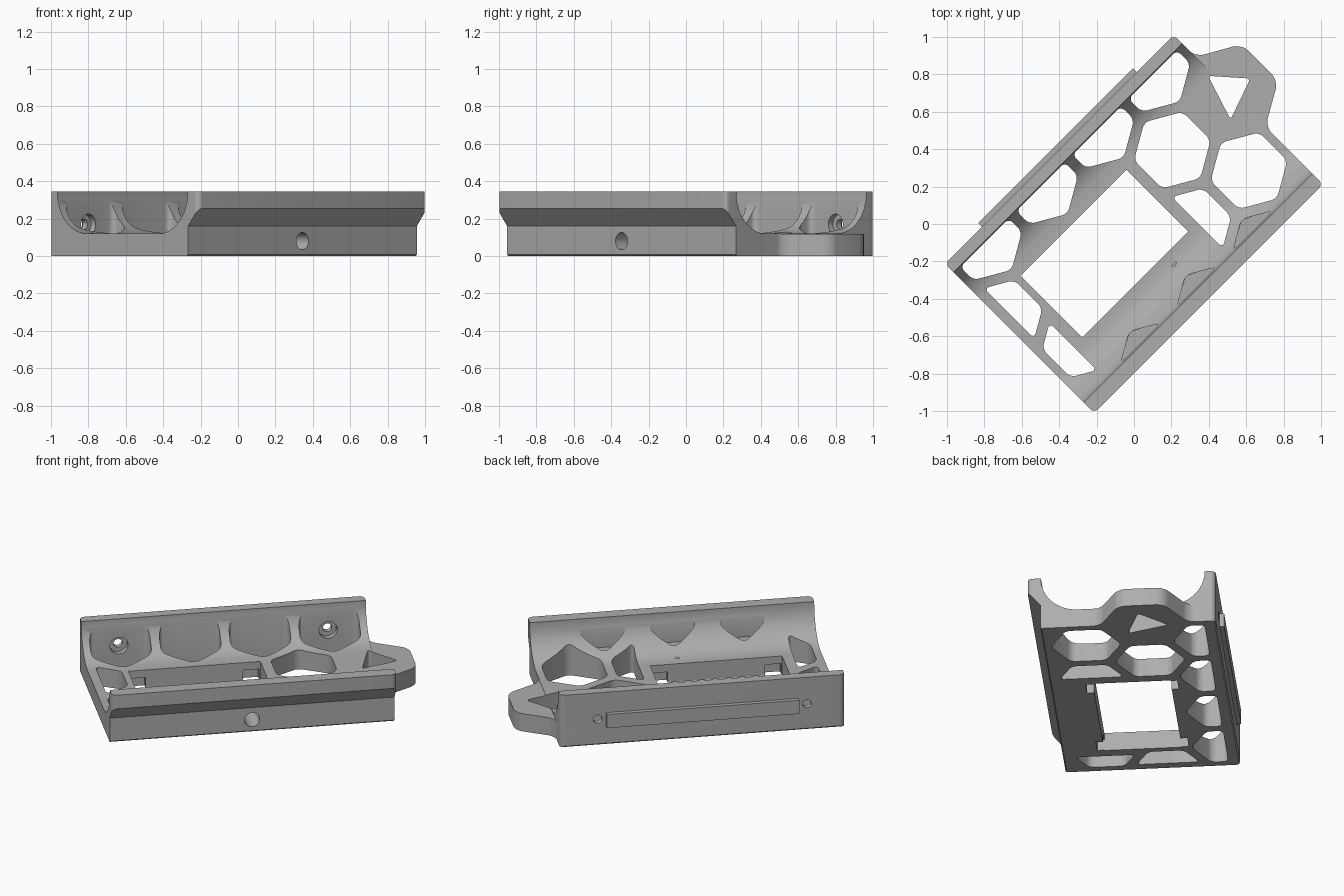
import bpy, bmesh, math
from mathutils import Matrix, Vector

if "Cube" in bpy.data.objects:
    bpy.data.objects.remove(bpy.data.objects["Cube"])

HALF_L, HALF_W, HEIGHT, FLOOR = 0.865, 0.565, 0.345, 0.12
PITCH = 0.424                      # honeycomb spacing
ROW = PITCH * math.sqrt(3) / 2
HEX_R = 0.212

grey = bpy.data.materials.new("plain grey")
grey.use_nodes = True
colour = (0.42, 0.42, 0.42, 1)
grey.diffuse_color = colour
grey.node_tree.nodes["Principled BSDF"].inputs["Base Color"].default_value = colour


def finish(bm, name):
    bmesh.ops.recalc_face_normals(bm, faces=bm.faces[:])
    mesh = bpy.data.meshes.new(name)
    bm.to_mesh(mesh)
    bm.free()
    mesh.materials.append(grey)
    obj = bpy.data.objects.new(name, mesh)
    bpy.context.collection.objects.link(obj)
    return obj


def extrude(bm, offset):
    new = bmesh.ops.extrude_face_region(bm, geom=bm.faces[:])["geom"]
    verts = [g for g in new if isinstance(g, bmesh.types.BMVert)]
    bmesh.ops.translate(bm, verts=verts, vec=offset)


def prism(name, points, z0, z1, round_off=0.0, limits=()):
    """Flat outline, trimmed by (point, normal) limits, corners rounded, raised."""
    bm = bmesh.new()
    bm.faces.new([bm.verts.new((x, y, z0)) for x, y in points])
    for co, normal in limits:
        bmesh.ops.bisect_plane(bm, geom=bm.verts[:] + bm.edges[:] + bm.faces[:],
                               plane_co=co, plane_no=normal, clear_outer=True)
    if round_off:
        bmesh.ops.bevel(bm, geom=bm.verts[:], offset=round_off, segments=5,
                        profile=0.5, affect='VERTICES')
    extrude(bm, (0, 0, z1 - z0))
    return finish(bm, name)


def box(name, x0, x1, y0, y1, z0, z1, round_off=0.0):
    return prism(name, [(x0, y0), (x1, y0), (x1, y1), (x0, y1)], z0, z1, round_off)


def hexagon(u, v, z0=-0.1, limits=()):
    pts = [(u + HEX_R * math.sin(i * math.pi / 3), v + HEX_R * math.cos(i * math.pi / 3))
           for i in range(6)]
    return prism("hex_cutter", pts, z0, 0.5, 0.03, limits)


def cross_hole(u, v0, v1, z, r):
    bm = bmesh.new()
    place = Matrix.Translation((u, (v0 + v1) / 2, z)) @ Matrix.Rotation(math.pi / 2, 4, 'X')
    bmesh.ops.create_cone(bm, cap_ends=True, segments=32, radius1=r, radius2=r,
                          depth=v1 - v0, matrix=place)
    return finish(bm, "hole_cutter")


def combine(target, tool, operation='DIFFERENCE'):
    tool.hide_render = True
    mod = target.modifiers.new("combine", 'BOOLEAN')
    mod.operation, mod.solver, mod.object = operation, 'EXACT', tool
    bpy.context.view_layer.objects.active = target
    bpy.ops.object.modifier_apply(modifier=mod.name)
    bpy.data.objects.remove(tool)


# Channel-shaped body: cross-section swept along the length
R = 0.22
right_in, left_in = -0.484, 0.5
arc = [i * math.pi / 24 for i in range(13)]
section = [(HALF_W - 0.008, 0), (HALF_W, 0.008), (HALF_W, HEIGHT), (left_in, HEIGHT)]
section += [(left_in - R + R * math.cos(a), FLOOR + R - R * math.sin(a)) for a in arc]
section += [(right_in + R - R * math.sin(a), FLOOR + R - R * math.cos(a)) for a in arc]
section += [(right_in, HEIGHT), (-HALF_W, HEIGHT), (-HALF_W, 0.255), (-0.487, 0.16),
            (-0.487, 0.008), (-0.479, 0)]
bm = bmesh.new()
bm.faces.new([bm.verts.new((-HALF_L, v, z)) for v, z in section])
extrude(bm, (2 * HALF_L, 0, 0))
body = finish(bm, "tray_body")
combine(body, box("corner_rounder", -HALF_L, HALF_L, -HALF_W, HALF_W, -0.1, 0.5, 0.03),
        'INTERSECT')

# Rounded ear at the end of the floor
ear = [(0.75, -0.25), (0.863, -0.25), (0.863, -0.13), (1.088, -0.002), (1.088, 0.272),
       (0.863, 0.4), (0.863, 0.48), (0.75, 0.48)]
combine(body, prism("ear", ear, 0, FLOOR - 0.003, 0.05), 'UNION')
combine(body, prism("ear_opening", [(0.84, 0.28), (0.99, 0.11), (0.76, 0.03)],
                    -0.1, 0.5, 0.02))

# Honeycomb floor: two whole cells, three trimmed ones and a row along the left wall
low_row, mid_row = -0.233, -0.233 + ROW
left_row, right_row = mid_row + ROW, low_row - ROW
cells = [(0.636, low_row, ()), (0.424, mid_row, ()),
         (0.212, low_row, [((0.245, 0, 0), (-1, 0, 0))]),
         (-0.636, low_row, [((-0.692, 0, 0), (1, 0, 0))]),
         (-0.848, mid_row, [((-0.81, 0, 0), (-1, 0, 0))])]
cells += [(PITCH * (i - 1.5), left_row, [((0, 0.495, 0), (0, 1, 0))]) for i in range(4)]
for u, v, limits in cells:
    combine(body, hexagon(u, v, limits=limits))

# Blind pockets in the right wall
for i in (-1, 0, 1):
    combine(body, hexagon(PITCH * i, right_row, 0.15, [((0, -0.475, 0), (0, -1, 0))]))

# Rectangular window with clip notches under its long sides
combine(body, box("window_cutter", -0.625, 0.177, -0.233, 0.233, -0.1, 0.5))
for u in (-0.57, 0.12):
    combine(body, box("notch_cutter", u - 0.05, u + 0.05, -0.275, 0.275, -0.1, 0.07))

# Screw holes: two counterbored through the left wall, one through the right
for u in (-0.636, 0.636):
    combine(body, cross_hole(u, 0.45, 0.7, 0.17, 0.027))
    combine(body, cross_hole(u, 0.4, 0.53, 0.17, 0.055))
combine(body, cross_hole(0, -0.7, -0.3, 0.08, 0.046))

# Raised bar on the outside of the left wall
rail = box("side_bar", -0.585, 0.585, HALF_W - 0.01, HALF_W + 0.028, 0.12, 0.21)

# Turn everything diagonally and shade
for obj in (body, rail):
    obj.data.transform(Matrix.Rotation(math.pi / 4, 4, 'Z'))
    bpy.ops.object.select_all(action='DESELECT')
    obj.select_set(True)
    bpy.context.view_layer.objects.active = obj
    bpy.ops.object.shade_smooth_by_angle(angle=math.radians(30))
